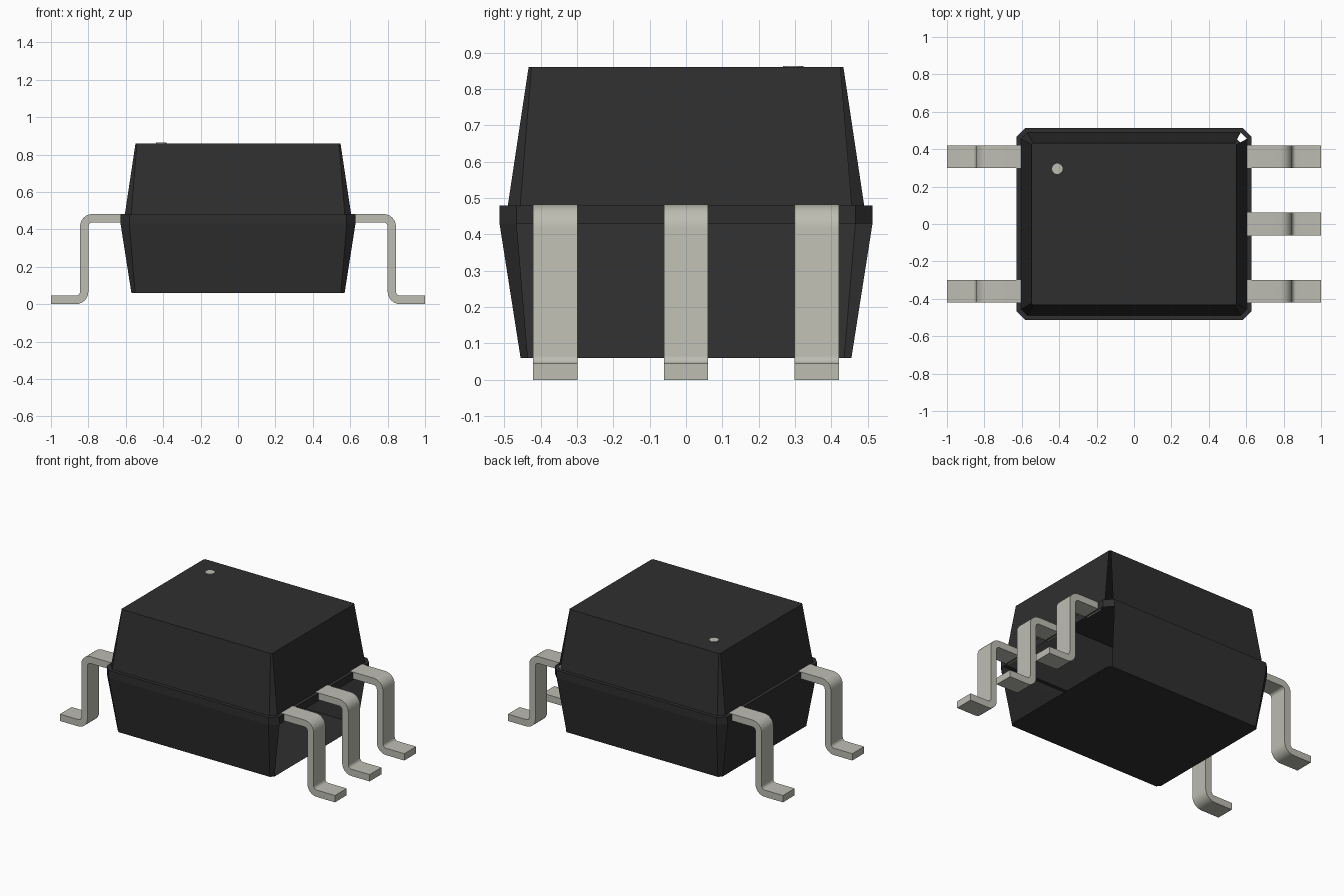
import bpy, bmesh, math

cube = bpy.data.objects.get("Cube")
if cube:
    bpy.data.objects.remove(cube, do_unlink=True)


def make_material(name, rgb, roughness):
    mat = bpy.data.materials.new(name)
    mat.use_nodes = True
    mat.diffuse_color = (*rgb, 1)
    bsdf = next(n for n in mat.node_tree.nodes if n.type == 'BSDF_PRINCIPLED')
    bsdf.inputs["Base Color"].default_value = (*rgb, 1)
    bsdf.inputs["Roughness"].default_value = roughness
    return mat


black = make_material("black_plastic", (0.028, 0.028, 0.028), 0.6)
metal = make_material("pale_metal", (0.51, 0.51, 0.45), 0.5)


def add_object(name, bm, mat):
    mesh = bpy.data.meshes.new(name)
    bm.to_mesh(mesh)
    bm.free()
    mesh.materials.append(mat)
    obj = bpy.data.objects.new(name, mesh)
    bpy.context.collection.objects.link(obj)
    return obj


def octagon(hx, hy, c):
    """Rectangle with cut corners, counterclockwise from the +x side."""
    return [(hx, c - hy), (hx, hy - c), (hx - c, hy), (c - hx, hy),
            (-hx, hy - c), (-hx, c - hy), (c - hx, -hy), (hx - c, -hy)]


# Package body: half width, half depth, corner cut, height of each ring
rings = [(0.57, 0.455, 0.02, 0.06),
         (0.628, 0.513, 0.047, 0.43),
         (0.628, 0.513, 0.047, 0.48),
         (0.605, 0.49, 0.034, 0.48),
         (0.548, 0.433, 0.008, 0.86)]
# Open panels (band, side): the lower +x side and the back left corner
open_panels = {(0, 0), (0, 1), (3, 1)}
bm = bmesh.new()
loops = [[bm.verts.new((x, y, z)) for x, y in octagon(hx, hy, c)]
         for hx, hy, c, z in rings]
for band, (low, high) in enumerate(zip(loops, loops[1:])):
    for i in range(8):
        j = (i + 1) % 8
        if (band, i) not in open_panels:
            bm.faces.new((low[i], low[j], high[j], high[i]))
bm.faces.new(loops[0][::-1])
bm.faces.new(loops[-1])
add_object("package_body", bm, black)

# Pin one marker: thin disc on the top face
bm = bmesh.new()
bmesh.ops.create_cone(bm, cap_ends=True, segments=24, radius1=0.028,
                      radius2=0.028, depth=0.004)
bmesh.ops.translate(bm, verts=bm.verts, vec=(-0.41, 0.295, 0.861))
add_object("pin_one_marker", bm, metal)


def arc(cx, cz, r, start, end, steps=6):
    return [(cx + r * math.cos(math.radians(start + (end - start) * k / steps)),
             cz + r * math.sin(math.radians(start + (end - start) * k / steps)))
            for k in range(steps + 1)]


# Bent pin profile: upper edge and lower edge, both running outwards
INNER, OUTER = 0.022, 0.067
TOP, REACH = 0.482, 0.845
upper_edge = ([(0.605, TOP)] + arc(REACH - OUTER, TOP - OUTER, OUTER, 90, 0)
              + arc(REACH + INNER, OUTER, INNER, 180, 270) + [(1.0, 0.045)])
lower_edge = ([(0.605, TOP - 0.045)]
              + arc(REACH - OUTER, TOP - OUTER, INNER, 90, 0)
              + arc(REACH + INNER, OUTER, OUTER, 180, 270) + [(1.0, 0.0)])


def make_pin(name, side, y, half=0.061):
    bm = bmesh.new()
    rows = []
    for (ux, uz), (lx, lz) in zip(upper_edge, lower_edge):
        rows.append([bm.verts.new((side * px, y + py, pz)) for px, py, pz in
                     ((ux, -half, uz), (ux, half, uz), (lx, half, lz), (lx, -half, lz))])
    for a, b in zip(rows, rows[1:]):
        for i in range(4):
            j = (i + 1) % 4
            bm.faces.new((a[i], a[j], b[j], b[i]))
    bm.faces.new(rows[0][::-1])
    bm.faces.new(rows[-1])
    bmesh.ops.recalc_face_normals(bm, faces=bm.faces)
    obj = add_object(name, bm, metal)
    # Smooth bends, crisp strip edges
    bpy.ops.object.select_all(action='DESELECT')
    obj.select_set(True)
    bpy.context.view_layer.objects.active = obj
    bpy.ops.object.shade_smooth_by_angle(angle=math.radians(30))


# Three pins on the left side, two on the right
for side, side_name, places in ((1, "left", (("front", -0.36), ("middle", 0.0), ("back", 0.36))),
                                (-1, "right", (("front", -0.36), ("back", 0.36)))):
    for place, y in places:
        make_pin(f"{side_name}_{place}_pin", side, y)
